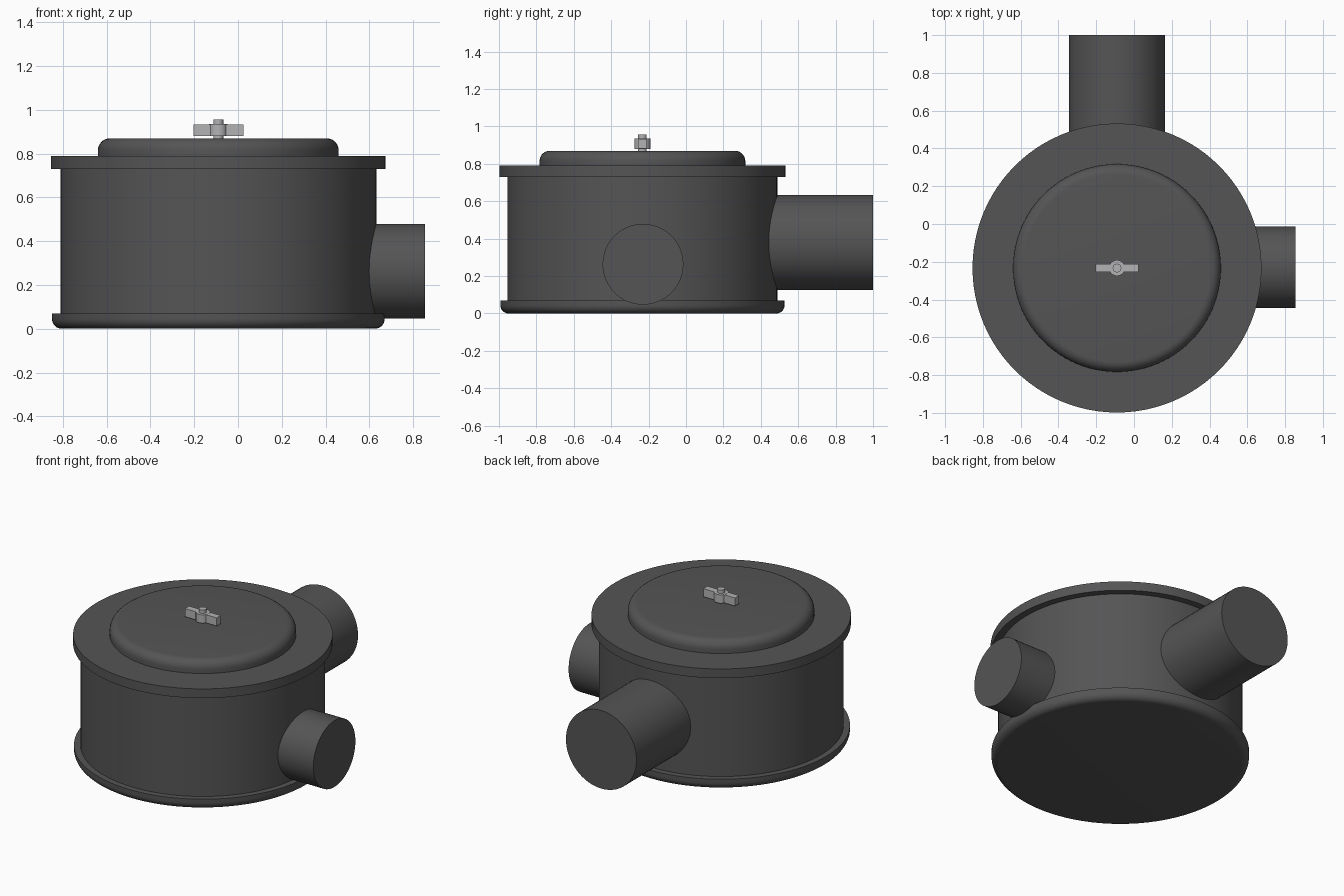
import bpy, bmesh, math
from mathutils import Matrix, Vector

if "Cube" in bpy.data.objects:
    bpy.data.objects.remove(bpy.data.objects["Cube"])

CX, CY = -0.09, -0.233


def material(name, value):
    m = bpy.data.materials.new(name)
    m.diffuse_color = (value, value, value * 1.03, 1)
    m.use_nodes = True
    m.node_tree.nodes["Principled BSDF"].inputs["Base Color"].default_value = m.diffuse_color
    return m


dark = material("dark_plastic", 0.09)
metal = material("light_metal", 0.45)


def finish(name, bm, mat):
    bmesh.ops.recalc_face_normals(bm, faces=bm.faces)
    me = bpy.data.meshes.new(name)
    bm.to_mesh(me)
    bm.free()
    me.materials.append(mat)
    ob = bpy.data.objects.new(name, me)
    bpy.context.collection.objects.link(ob)
    bpy.ops.object.select_all(action='DESELECT')
    ob.select_set(True)
    bpy.context.view_layer.objects.active = ob
    bpy.ops.object.shade_smooth_by_angle(angle=math.radians(30))
    return ob


def lathe(name, profile, mat=dark, segs=96):
    """Turn a (radius, z) profile about the housing axis, capping both ends."""
    bm = bmesh.new()
    rings = []
    for r, z in profile:
        rings.append([bm.verts.new((CX + r * math.cos(2 * math.pi * i / segs),
                                    CY + r * math.sin(2 * math.pi * i / segs), z))
                      for i in range(segs)])
    for a, b in zip(rings, rings[1:]):
        for i in range(segs):
            j = (i + 1) % segs
            bm.faces.new((a[i], a[j], b[j], b[i]))
    bm.faces.new(rings[0][::-1])
    bm.faces.new(rings[-1])
    return finish(name, bm, mat)


def arc(r, z, rad, a0, a1, n=7):
    return [(r + rad * math.cos(math.radians(a0 + (a1 - a0) * i / n)),
             z + rad * math.sin(math.radians(a0 + (a1 - a0) * i / n))) for i in range(n + 1)]


def pipe(name, start, end, radius):
    start, end = Vector(start), Vector(end)
    d = end - start
    bm = bmesh.new()
    rot = d.to_track_quat('Z', 'Y').to_matrix().to_4x4()
    bmesh.ops.create_cone(bm, cap_ends=True, segments=64, radius1=radius, radius2=radius,
                          depth=d.length,
                          matrix=Matrix.Translation((start + end) / 2) @ rot)
    return finish(name, bm, dark)


# Housing: rounded base pan, drum, top flange and raised lid
lathe("base_pan", arc(0.715, 0.045, 0.045, -90, 0) + [(0.76, 0.07)])
lathe("drum", [(0.722, 0.05), (0.722, 0.75)])
lathe("top_flange", [(0.765, 0.73), (0.765, 0.79)])
lathe("lid", [(0.55, 0.785)] + arc(0.495, 0.815, 0.055, 0, 90))

# Outlet pipes
pipe("back_pipe", (CX, CY + 0.5, 0.38), (CX, 1.0, 0.38), 0.254)
pipe("side_pipe", (CX + 0.5, CY + 0.003, 0.263), (0.855, CY + 0.003, 0.263), 0.216)

# Wing nut on its stud
lathe("stud", [(0.023, 0.86), (0.023, 0.957)], metal, 24)
lathe("nut_hub", [(0.042, 0.88), (0.042, 0.935)], metal, 32)
for side, label in ((-1, "left"), (1, "right")):
    bm = bmesh.new()
    bmesh.ops.create_cube(bm, size=1, matrix=Matrix.Translation((CX + side * 0.071, CY, 0.9075))
                          @ Matrix.Diagonal((0.086, 0.042, 0.053, 1)))
    finish(label + "_wing", bm, metal)
